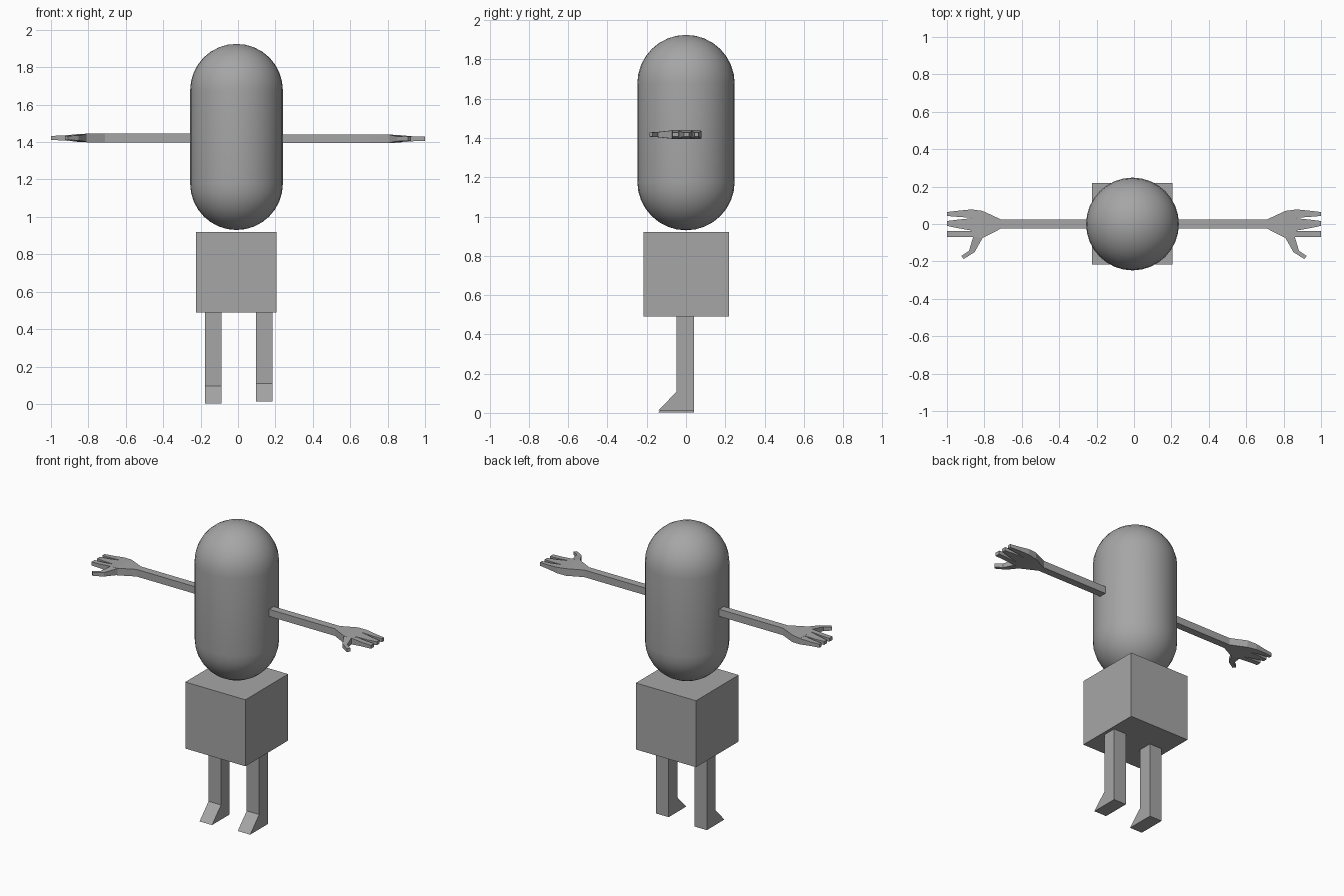
import bpy, bmesh, math
from mathutils import Matrix, Vector

if "Cube" in bpy.data.objects:
    bpy.data.objects.remove(bpy.data.objects["Cube"])

grey = bpy.data.materials.new("plain grey")
grey.diffuse_color = (0.38, 0.38, 0.38, 1)
grey.use_nodes = True
grey.node_tree.nodes["Principled BSDF"].inputs["Base Color"].default_value = grey.diffuse_color


def finish(name, bm):
    bmesh.ops.recalc_face_normals(bm, faces=bm.faces)
    mesh = bpy.data.meshes.new(name)
    bm.to_mesh(mesh)
    bm.free()
    mesh.materials.append(grey)
    ob = bpy.data.objects.new(name, mesh)
    bpy.context.collection.objects.link(ob)
    return ob


def box(name, x0, x1, y0, y1, z0, z1):
    bm = bmesh.new()
    bmesh.ops.create_cube(bm, size=1, matrix=Matrix.Translation(
        ((x0 + x1) / 2, (y0 + y1) / 2, (z0 + z1) / 2))
        @ Matrix.Diagonal((x1 - x0, y1 - y0, z1 - z0, 1)))
    return finish(name, bm)


def loft(bm, stations, side, z):
    """Skin rectangular sections given as (xa, ya, xb, yb, half height)."""
    rings = []
    for xa, ya, xb, yb, h in stations:
        rings.append([bm.verts.new((side * x, y, z + dz)) for x, y, dz in
                      ((xa, ya, h), (xb, yb, h), (xb, yb, -h), (xa, ya, -h))])
    for a, b in zip(rings, rings[1:]):
        for i in range(4):
            j = (i + 1) % 4
            bm.faces.new((a[i], a[j], b[j], b[i]))
    bm.faces.new(rings[0])
    bm.faces.new(rings[-1])


# Capsule body: a lathed profile
R, SEG = 0.248, 32
bm = bmesh.new()
profile = []
for k in range(17):
    a = -math.pi / 2 + math.pi * k / 16
    r, z = R * math.cos(a), R * math.sin(a)
    if k == 8:
        profile.append((r, 1.178))
        profile.append((r, 1.677))
    else:
        profile.append((r, z + (1.178 if k < 8 else 1.677)))
verts = [bm.verts.new((r - 0.008, 0, z)) for r, z in profile]
edges = [bm.edges.new(p) for p in zip(verts, verts[1:])]
bmesh.ops.spin(bm, geom=verts + edges, cent=(-0.008, 0, 0), axis=(0, 0, 1),
               angle=2 * math.pi, steps=SEG)
bmesh.ops.remove_doubles(bm, verts=bm.verts, dist=0.0005)
body = finish("body", bm)
for p in body.data.polygons:
    p.use_smooth = True

# Hip block
box("hips", -0.225, 0.205, -0.217, 0.219, 0.49, 0.92)

# Legs: side profile with a wedge foot, extruded across
for name, x0, z0 in (("left_leg", 0.096, 0.013), ("right_leg", -0.177, 0.002)):
    outline = [(0.04, z0), (0.04, 0.49), (-0.048, 0.49),
               (-0.048, z0 + 0.095), (-0.14, z0)]
    bm = bmesh.new()
    face = bm.faces.new([bm.verts.new((x0, y, z)) for y, z in outline])
    ext = bmesh.ops.extrude_face_region(bm, geom=[face])
    bmesh.ops.translate(bm, vec=Vector((0.089, 0, 0)),
                        verts=[v for v in ext["geom"]
                               if isinstance(v, bmesh.types.BMVert)])
    finish(name, bm)

# Arms with palm, three tapering fingers and a bent thumb
ARM = [(0.22, 0.024, 0.22, -0.024, 0.023), (0.71, 0.024, 0.71, -0.024, 0.023),
       (0.81, 0.070, 0.81, -0.075, 0.023), (0.87, 0.078, 0.87, -0.070, 0.019)]
FINGERS = [(0.078, 0.033, 0.064, 0.043), (0.031, -0.035, 0.016, -0.010),
           (-0.037, -0.070, -0.037, -0.070)]
THUMB = [(0.81, -0.070, 0.86, -0.068, 0.021), (0.81, -0.075, 0.86, -0.070, 0.021),
         (0.852, -0.150, 0.882, -0.143, 0.013),
         (0.910, -0.187, 0.924, -0.171, 0.011)]
for name, side, z in (("left", 1, 1.4175), ("right", -1, 1.422)):
    bm = bmesh.new()
    loft(bm, ARM, side, z)
    finish(name + "_arm", bm)
    bm = bmesh.new()
    for a, b, c, d in FINGERS:
        loft(bm, [(0.868, a, 0.868, b, 0.019),
                  (0.94, (a + c) / 2, 0.94, (b + d) / 2, 0.013),
                  (1.0, c, 1.0, d, 0.011)], side, z)
    finish(name + "_fingers", bm)
    bm = bmesh.new()
    loft(bm, THUMB, side, z)
    finish(name + "_thumb", bm)
